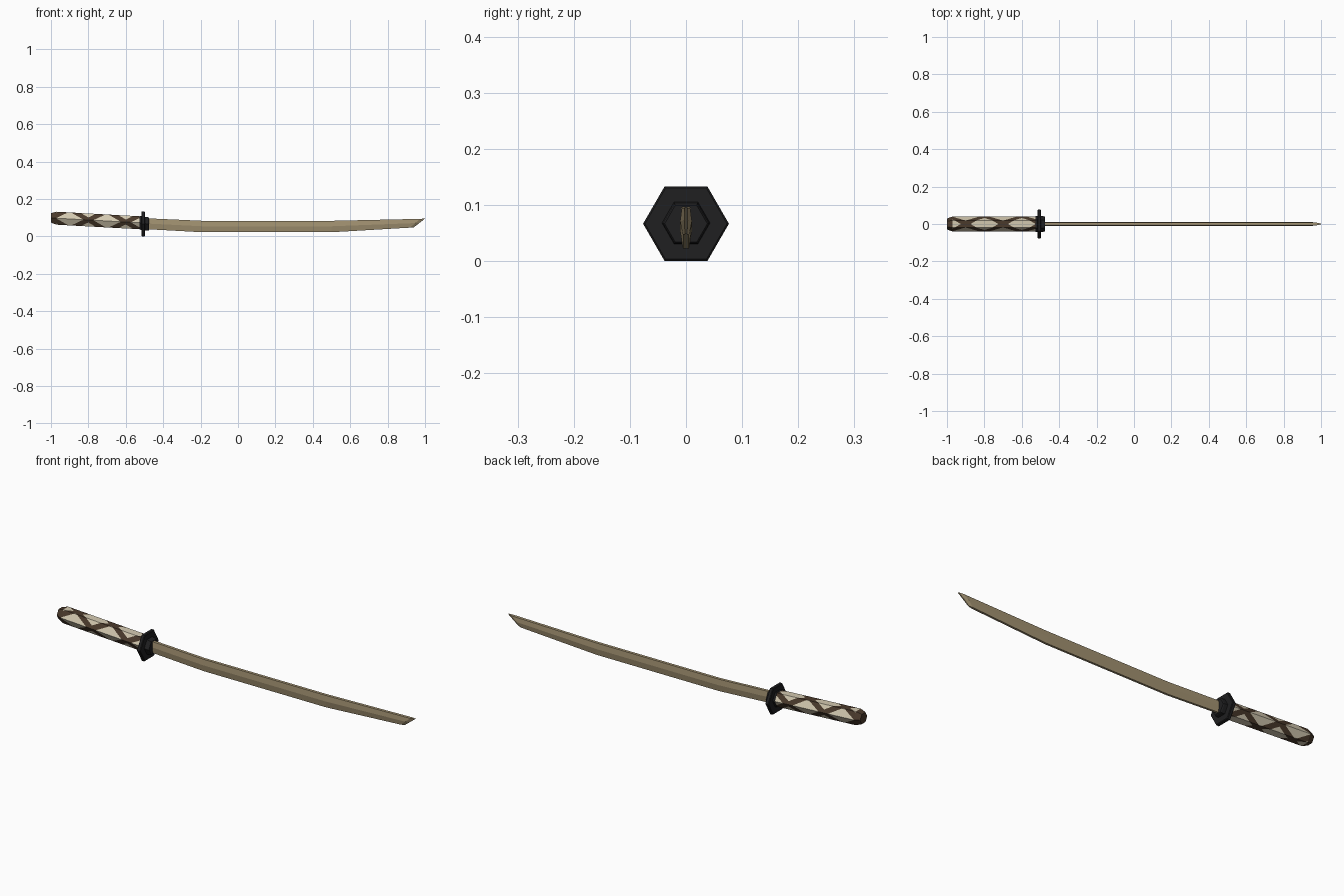
import bpy, bmesh, math
from mathutils import Vector

if "Cube" in bpy.data.objects:
    bpy.data.objects.remove(bpy.data.objects["Cube"])


def material(name, rgb):
    m = bpy.data.materials.new(name)
    m.diffuse_color = (*rgb, 1)
    m.use_nodes = True
    m.node_tree.nodes["Principled BSDF"].inputs["Base Color"].default_value = m.diffuse_color
    return m


CREAM = material("cream grip", (0.66, 0.59, 0.44))
BROWN = material("brown wrap", (0.07, 0.043, 0.025))
BLACK = material("black guard", (0.014, 0.014, 0.015))
STEEL = material("tan blade", (0.36, 0.285, 0.165))


def finish(bm, name, mats):
    bmesh.ops.recalc_face_normals(bm, faces=bm.faces)
    mesh = bpy.data.meshes.new(name)
    bm.to_mesh(mesh)
    bm.free()
    for m in mats:
        mesh.materials.append(m)
    ob = bpy.data.objects.new(name, mesh)
    bpy.context.collection.objects.link(ob)
    return ob


def loft(name, rings, mat):
    """Skin a list of equal-sized point rings and close both ends."""
    bm = bmesh.new()
    vs = [[bm.verts.new(p) for p in r] for r in rings]
    n = len(vs[0])
    for a, b in zip(vs, vs[1:]):
        for i in range(n):
            bm.faces.new((a[i], a[(i + 1) % n], b[(i + 1) % n], b[i]))
    bm.faces.new(vs[0])
    bm.faces.new(vs[-1])
    return finish(bm, name, [mat])


def hexagon(x, z, r):
    # corners point to the front and back, flats are on top and bottom
    return [Vector((x, -r * math.cos(i * math.pi / 3), z + r * math.sin(i * math.pi / 3)))
            for i in range(6)]


# Handle: an unrolled strip (x, u) is cut along the crossing wrap bands,
# coloured, and then folded round a hexagon (u = side number)
X0, X1, CAP = -1.0, -0.51, -0.97
CROSS, PERIOD, SLOPE, BAND = -0.8, 0.2, 0.1 / 1.5, 0.052
bm = bmesh.new()
bm.faces.new([bm.verts.new(p) for p in ((X0, 0, 0), (X1, 0, 0), (X1, 6, 0), (X0, 6, 0))])


def cut(point, normal):
    bmesh.ops.bisect_plane(bm, geom=bm.verts[:] + bm.edges[:] + bm.faces[:],
                           plane_co=point, plane_no=normal, dist=1e-6)


for u in range(1, 6):
    cut((0, u, 0), (0, 1, 0))
cut((CAP, 0, 0), (1, 0, 0))
for s in (-1, 1):
    for k in range(-4, 6):
        for e in (-1, 1):
            cut((CROSS + k * PERIOD + e * BAND / 2, 0, 0), (1, s * SLOPE, 0))

for f in bm.faces:
    c = f.calc_center_median()
    wrapped = c.x < CAP
    for s in (-1, 1):
        t = (c.x + s * SLOPE * c.y - CROSS) / PERIOD
        wrapped |= abs(t - round(t)) * PERIOD < BAND / 2
    f.material_index = int(wrapped)

for v in bm.verts:
    x, u = v.co.x, v.co.y
    z = 0.097 - 0.055 * (x - CAP)
    r = 0.040 if x > CAP - 1e-4 else 0.040 - 0.011 * (CAP - x) / (CAP - X0)
    ring = hexagon(x, z, r)
    side = min(int(u + 1e-4), 5)
    v.co = ring[side].lerp(ring[(side + 1) % 6], u - side)
bmesh.ops.remove_doubles(bm, verts=bm.verts, dist=1e-5)
ends = [e for e in bm.edges if e.is_boundary]
for f in bmesh.ops.holes_fill(bm, edges=ends, sides=0)["faces"]:
    f.material_index = 1
finish(bm, "handle", [CREAM, BROWN])

# Hand guard and the collar through it
GZ = 0.0665
loft("guard", [hexagon(x, GZ, r) for x, r in
               ((-0.517, 0.073), (-0.514, 0.0765), (-0.501, 0.0765), (-0.498, 0.073))], BLACK)
loft("collar", [hexagon(x, z, r) for x, z, r in
                ((-0.527, 0.073, 0.042), (-0.50, 0.068, 0.043),
                 (-0.48, GZ, 0.041), (-0.475, GZ, 0.038))], BLACK)


# Blade: six-sided section with a flat spine, a side ridge and a thin edge
def section(xt, zt, xb, zb, k=1.0):
    spine, ridge, edge = 0.0075, 0.0105, 0.0055
    xm, zm = xb + (xt - xb) * 0.5, zb + (zt - zb) * 0.52
    half = [(xt, spine, zt), (xm, ridge, zm), (xb, edge, zb)]
    return ([(x, -y * k, z) for x, y, z in half] +
            [(x, y * k, z) for x, y, z in reversed(half)])


loft("blade", [section(-0.50, 0.097, -0.50, 0.039),
               section(-0.19, 0.083, -0.19, 0.022),
               section(0.50, 0.083, 0.50, 0.022),
               section(0.975, 0.0935, 0.92, 0.0465),
               section(1.0, 0.095, 0.94, 0.048, 0.3)], STEEL)
